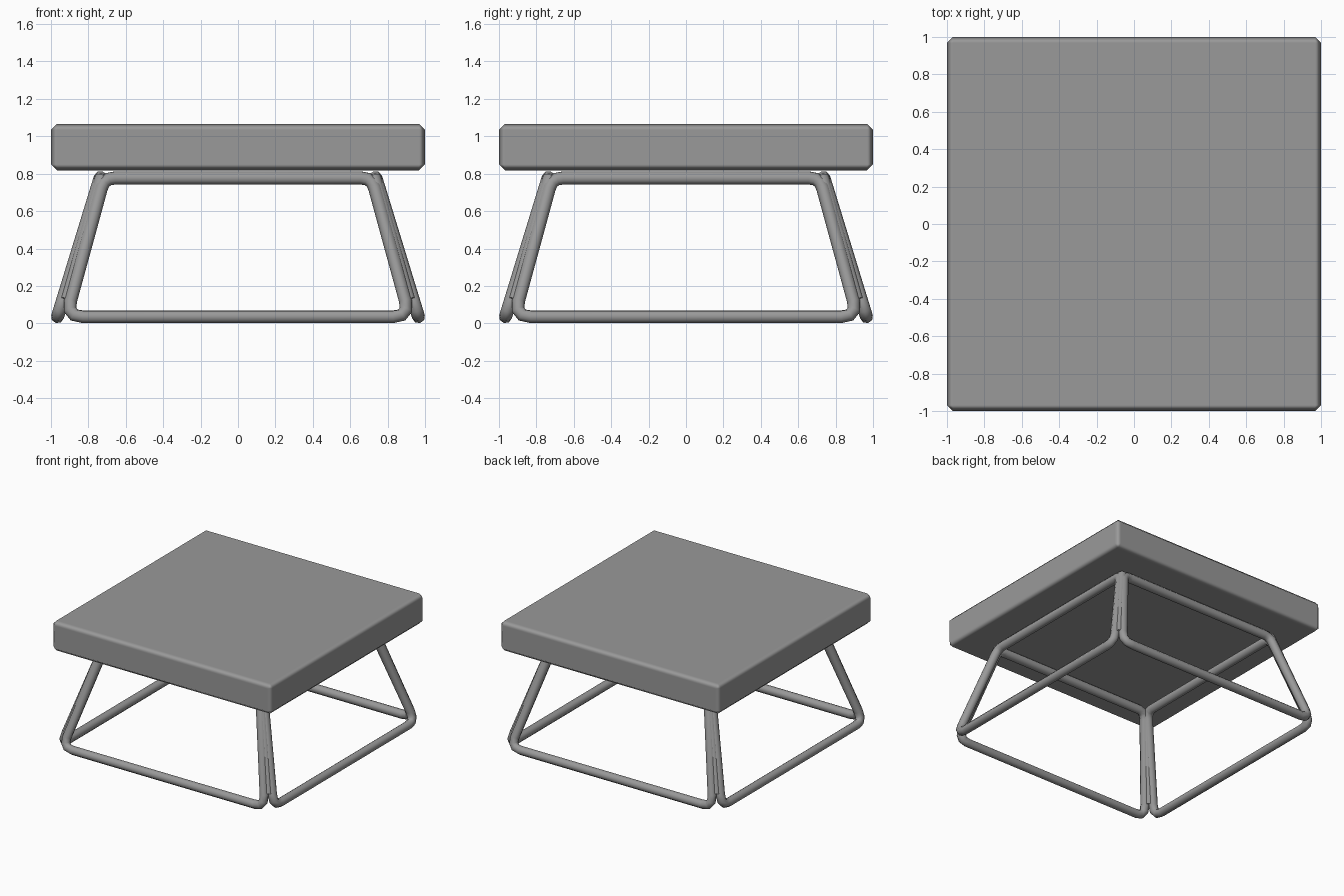
import bpy, math
from mathutils import Vector, Matrix

if "Cube" in bpy.data.objects:
    bpy.data.objects.remove(bpy.data.objects["Cube"])

TUBE = 0.035

grey = bpy.data.materials.new("dark_grey")
grey.diffuse_color = (0.32, 0.32, 0.32, 1)
grey.use_nodes = True
grey.node_tree.nodes["Principled BSDF"].inputs["Base Color"].default_value = grey.diffuse_color


def activate(obj):
    bpy.ops.object.select_all(action='DESELECT')
    obj.select_set(True)
    bpy.context.view_layer.objects.active = obj


def rounded_loop(corners, cuts, steps=3):
    """Closed path with each corner softened over its cut length."""
    pts = []
    n = len(corners)
    for i, (c, d) in enumerate(zip(corners, cuts)):
        a = c + (corners[i - 1] - c).normalized() * d
        b = c + (corners[(i + 1) % n] - c).normalized() * d
        for k in range(steps + 1):
            t = k / steps
            pts.append(a * (1 - t) ** 2 + c * 2 * t * (1 - t) + b * t * t)
    return pts


def tube(name, path, closed):
    """Round tube mesh along a path, slightly fuller at the top."""
    curve = bpy.data.curves.new(name, 'CURVE')
    curve.dimensions = '3D'
    curve.bevel_depth = TUBE
    curve.bevel_resolution = 2
    curve.use_fill_caps = not closed
    spline = curve.splines.new('POLY')
    spline.points.add(len(path) - 1)
    for sp, p in zip(spline.points, path):
        sp.co = (*p, 1)
        sp.radius = 1.06 if p.z > 0.6 else 1
    spline.use_cyclic_u = closed
    obj = bpy.data.objects.new(name, curve)
    bpy.context.collection.objects.link(obj)
    activate(obj)
    bpy.ops.object.convert(target='MESH')
    obj = bpy.context.object
    obj.data.materials.clear()
    obj.data.materials.append(grey)
    bpy.ops.object.shade_smooth_by_angle(angle=math.radians(50))


# Seat: square slab with softly shaded chamfered edges
bpy.ops.mesh.primitive_cube_add(size=1, location=(0, 0, 0.942))
seat = bpy.context.object
seat.name = "seat"
seat.scale = (2, 2, 0.248)
bpy.ops.object.transform_apply(location=False, rotation=False, scale=True)
bevel = seat.modifiers.new("edge_chamfer", 'BEVEL')
bevel.width = 0.032
bevel.segments = 1
bpy.ops.object.modifier_apply(modifier=bevel.name)
bpy.ops.object.shade_smooth()
normals = seat.modifiers.new("flat_faces", 'WEIGHTED_NORMAL')
normals.weight = 100
bpy.ops.object.modifier_apply(modifier=normals.name)
seat.data.materials.append(grey)

# Leg frames: four leaning trapezoid loops, joined by a web at each corner
corners = [Vector(p) for p in (
    (-0.918, -0.965, 0.035), (0.918, -0.965, 0.035),
    (0.718, -0.735, 0.777), (-0.718, -0.735, 0.777))]
path = rounded_loop(corners, (0.09, 0.09, 0.06, 0.06))
web = [Vector((0.915, -0.915, 0.125)), Vector((0.727, -0.727, 0.785))]

for i, side in enumerate(("front", "right", "back", "left")):
    turn = Matrix.Rotation(i * math.pi / 2, 4, 'Z')
    tube(side + "_leg_frame", [turn @ p for p in path], True)
    tube(side + "_corner_web", [turn @ p for p in web], False)
